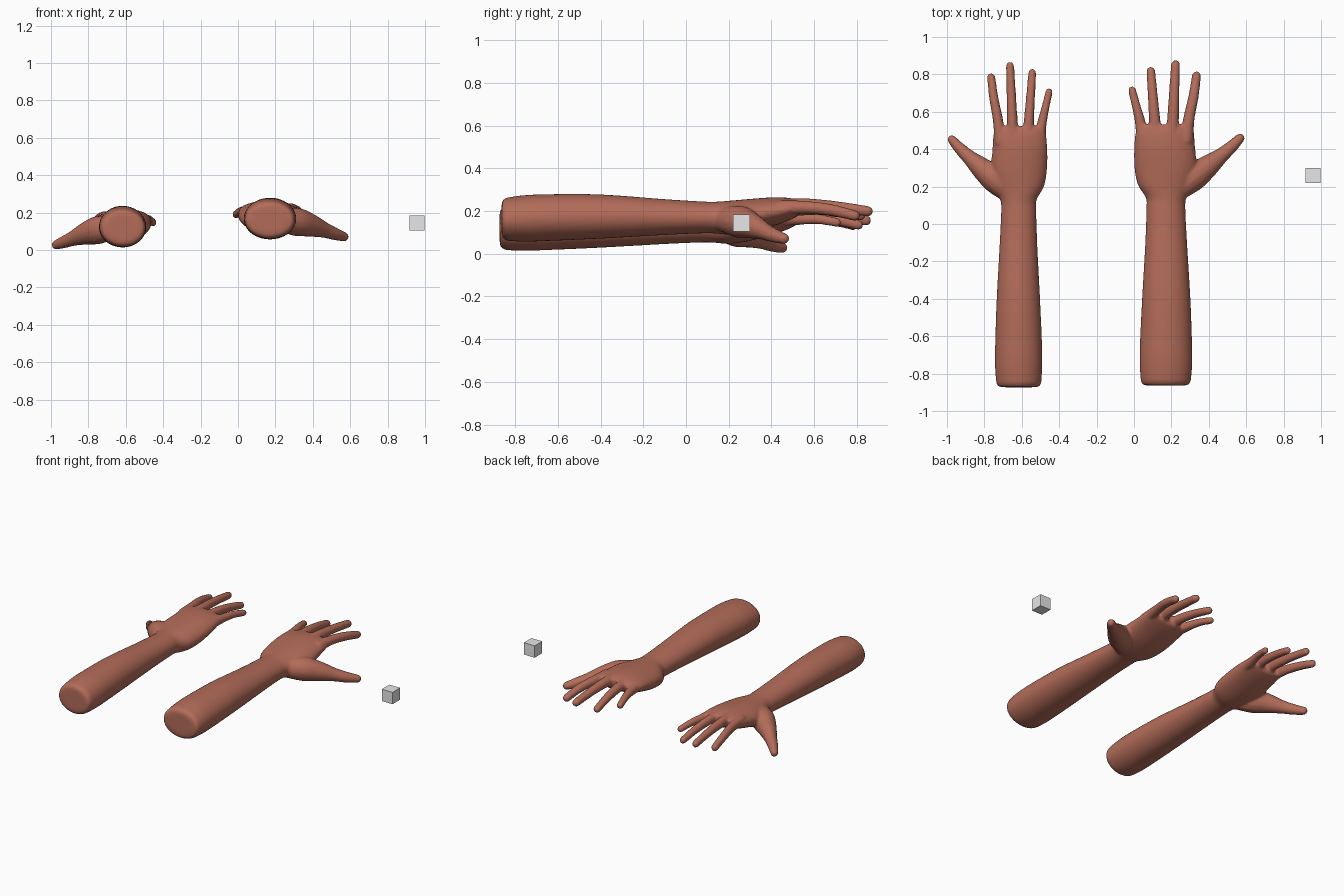
import bpy, bmesh, math
from mathutils import Vector

if "Cube" in bpy.data.objects:
    bpy.data.objects.remove(bpy.data.objects["Cube"])


def material(name, rgb):
    m = bpy.data.materials.new(name)
    m.diffuse_color = (*rgb, 1)
    m.use_nodes = True
    m.node_tree.nodes["Principled BSDF"].inputs["Base Color"].default_value = m.diffuse_color
    return m


skin = material("warm_skin", (0.45, 0.15, 0.10))
grey = material("light_grey", (0.8, 0.8, 0.8))


def resample(rows, n=5):
    """Catmull-Rom smoothing of a list of equal-length tuples."""
    rows = [rows[0]] + rows + [rows[-1]]
    out = []
    for i in range(1, len(rows) - 2):
        for k in range(n):
            t = k / n
            out.append(tuple(
                0.5 * (2 * b + (c - a) * t + (2 * a - 5 * b + 4 * c - d) * t * t
                       + (3 * b - a - 3 * c + d) * t ** 3)
                for a, b, c, d in zip(*rows[i - 1:i + 3])))
    return out + [rows[-2]]


def loft(bm, rings):
    """Skin a closed solid over rings of points."""
    vs = [[bm.verts.new(p) for p in r] for r in rings]
    n = len(vs[0])
    for a, b in zip(vs, vs[1:]):
        for i in range(n):
            j = (i + 1) % n
            bm.faces.new((a[i], a[j], b[j], b[i]))
    bm.faces.new(vs[0][::-1])
    bm.faces.new(vs[-1])


def digit(bm, path, sides=14):
    """Finger: round tube through (x, y, z, radius) with a domed tip."""
    pts = resample(path)
    tip = Vector(pts[-1][:3])
    d = (tip - Vector(pts[-3][:3])).normalized()
    r = pts[-1][3]
    for a in (20, 40, 60, 78):
        a = math.radians(a)
        pts.append((*(tip + d * r * math.sin(a)), r * math.cos(a)))
    rings = []
    for i, p in enumerate(pts):
        t = Vector(pts[min(i + 1, len(pts) - 1)][:3]) - Vector(pts[max(i - 1, 0)][:3])
        u = t.cross(Vector((0, 0, 1))).normalized()
        v = u.cross(t).normalized()
        rings.append([Vector(p[:3]) + (u * math.cos(a) + v * math.sin(a)) * p[3]
                      for a in (2 * math.pi * k / sides for k in range(sides))])
    loft(bm, rings)


# forearm and palm: y, left x, right x, bottom z, top z
ARM = [
    (-0.840, 0.036, 0.304, 0.061, 0.263), (-0.76, 0.031, 0.311, 0.057, 0.274),
    (-0.65, 0.031, 0.311, 0.060, 0.279), (-0.40, 0.043, 0.302, 0.071, 0.278),
    (-0.10, 0.060, 0.284, 0.088, 0.256), (0.08, 0.066, 0.275, 0.096, 0.245),
    (0.14, 0.063, 0.280, 0.095, 0.244), (0.21, 0.020, 0.310, 0.090, 0.249),
    (0.30, 0.002, 0.335, 0.102, 0.257), (0.40, 0.000, 0.328, 0.128, 0.264),
    (0.48, 0.006, 0.322, 0.155, 0.262), (0.53, 0.022, 0.312, 0.180, 0.250),
]
CAP = [(-0.864, 0.085, 0.255, 0.105, 0.225), (-0.861, 0.047, 0.293, 0.075, 0.250)]

DIGITS = [
    # little, ring, middle, index, thumb
    [(0.048, 0.42, 0.205, 0.036), (0.036, 0.53, 0.207, 0.030),
     (0.012, 0.63, 0.205, 0.024), (-0.010, 0.715, 0.190, 0.022)],
    [(0.118, 0.44, 0.218, 0.036), (0.110, 0.56, 0.222, 0.031),
     (0.100, 0.69, 0.207, 0.027), (0.090, 0.817, 0.178, 0.024)],
    [(0.203, 0.44, 0.224, 0.037), (0.209, 0.57, 0.228, 0.032),
     (0.215, 0.71, 0.218, 0.028), (0.222, 0.852, 0.199, 0.025)],
    [(0.280, 0.44, 0.214, 0.037), (0.293, 0.56, 0.217, 0.031),
     (0.318, 0.68, 0.205, 0.028), (0.334, 0.792, 0.178, 0.025)],
    [(0.23, 0.18, 0.160, 0.060), (0.315, 0.250, 0.150, 0.076),
     (0.390, 0.305, 0.132, 0.062), (0.465, 0.365, 0.106, 0.042),
     (0.520, 0.412, 0.086, 0.034), (0.567, 0.459, 0.071, 0.026)],
]


def arm(name, place):
    bm = bmesh.new()
    rings = []
    for y, x0, x1, z0, z1 in CAP + resample(ARM):
        cx, cz, rx, rz = (x0 + x1) / 2, (z0 + z1) / 2, (x1 - x0) / 2, (z1 - z0) / 2
        rings.append([(cx + rx * math.cos(a), y, cz + rz * math.sin(a))
                      for a in (2 * math.pi * k / 32 for k in range(32))])
    loft(bm, rings)
    for path in DIGITS:
        digit(bm, path)
    for v in bm.verts:
        v.co = place(v.co)
    bmesh.ops.recalc_face_normals(bm, faces=bm.faces)
    me = bpy.data.meshes.new(name)
    bm.to_mesh(me)
    bm.free()
    me.materials.append(skin)
    for p in me.polygons:
        p.use_smooth = True
    ob = bpy.data.objects.new(name, me)
    bpy.context.collection.objects.link(ob)
    # fuse the pieces into one soft skin
    rm = ob.modifiers.new("fuse", 'REMESH')
    rm.mode = 'VOXEL'
    rm.voxel_size = 0.008
    rm.use_smooth_shade = True
    sm = ob.modifiers.new("soften", 'SMOOTH')
    sm.factor = 0.5
    sm.iterations = 8


arm("right_arm", lambda c: c.copy())
# the other arm is a slightly slimmer mirrored copy, set lower
arm("left_arm", lambda c: Vector((-0.463 - 0.9 * c.x, c.y - 0.009, c.z - 0.043)))

# small floating cube
bpy.ops.mesh.primitive_cube_add(size=0.08, location=(0.957, 0.26, 0.145))
cube = bpy.context.object
cube.name = "small_cube"
cube.data.materials.append(grey)
